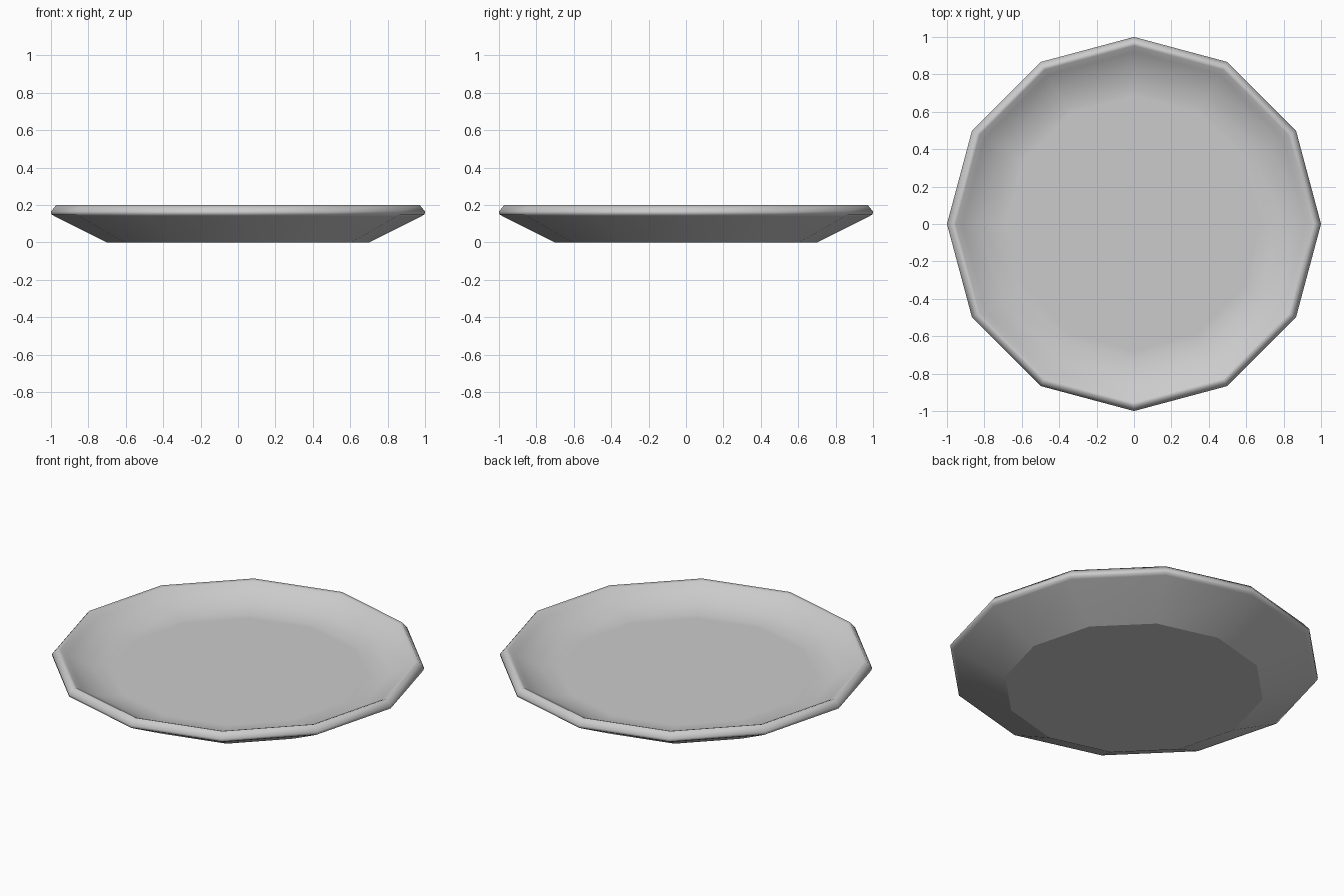
import bpy
import bmesh
from math import cos, sin, tau

if "Cube" in bpy.data.objects:
    bpy.data.objects.remove(bpy.data.objects["Cube"])

SIDES = 12

grey = bpy.data.materials.new("plain grey")
grey.use_nodes = True
colour = (0.6, 0.6, 0.6, 1)
grey.diffuse_color = colour
grey.node_tree.nodes["Principled BSDF"].inputs["Base Color"].default_value = colour

# Plate profile (radius, height): foot, outer wall, rounded rim, inner wall, floor
profile = [(0.7, 0), (0.98, 0.14), (0.998, 0.15), (1.0, 0.165), (0.972, 0.2),
           (0.953, 0.193), (0.92, 0.168), (0.82, 0.12), (0.72, 0.1), (0.68, 0.1)]

bm = bmesh.new()
rings = [[bm.verts.new((r * cos(tau * i / SIDES), r * sin(tau * i / SIDES), z))
          for i in range(SIDES)] for r, z in profile]
for low, high in zip(rings, rings[1:]):
    for i in range(SIDES):
        j = (i + 1) % SIDES
        bm.faces.new((low[i], low[j], high[j], high[i]))
base = bm.faces.new(rings[0][::-1])
bm.faces.new(rings[-1])
for face in bm.faces:
    face.smooth = True

# Crisp edge around the foot
for edge in base.edges:
    edge.smooth = False

mesh = bpy.data.meshes.new("plate")
bm.to_mesh(mesh)
bm.free()
mesh.materials.append(grey)
plate = bpy.data.objects.new("plate", mesh)
bpy.context.collection.objects.link(plate)
